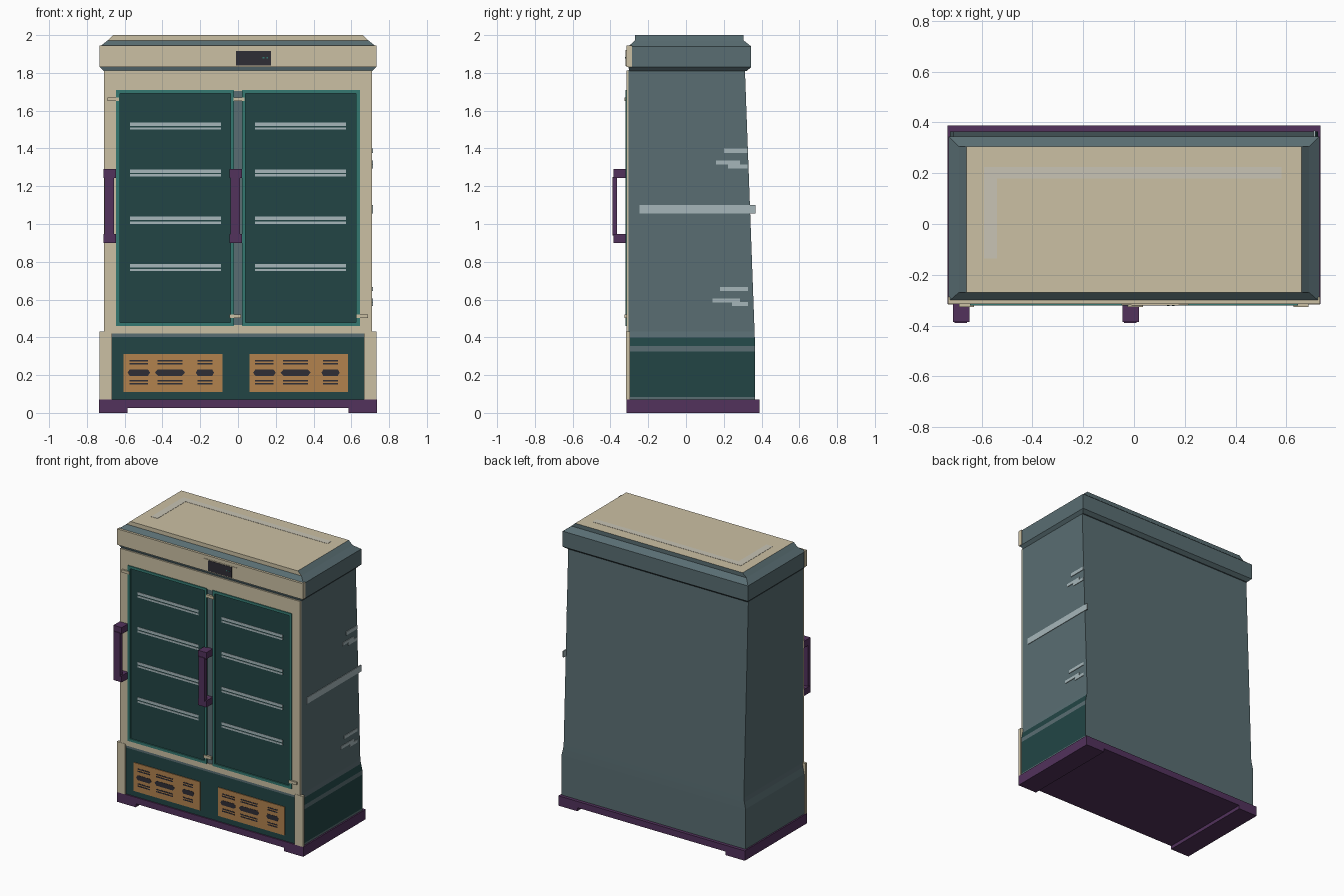
import bpy, bmesh, math

def mat(name, rgb):
    m = bpy.data.materials.new(name)
    m.diffuse_color = (*rgb, 1)
    return m

SLATE = mat("slate", (0.10, 0.155, 0.17))
BEIGE = mat("beige", (0.60, 0.53, 0.37))
GREEN = mat("dark_green", (0.016, 0.060, 0.060))
TEAL = mat("teal", (0.035, 0.19, 0.165))
PURPLE = mat("purple", (0.085, 0.032, 0.107))
ORANGE = mat("orange", (0.445, 0.223, 0.076))
DARK = mat("charcoal", (0.028, 0.027, 0.036))
LIGHT = mat("light_grey", (0.38, 0.47, 0.49))
PALE = mat("pale_sand", (0.58, 0.55, 0.46))

def finish(name, bm, mats):
    bmesh.ops.recalc_face_normals(bm, faces=bm.faces)
    me = bpy.data.meshes.new(name)
    bm.to_mesh(me)
    bm.free()
    for m in mats:
        me.materials.append(m)
    ob = bpy.data.objects.new(name, me)
    bpy.context.collection.objects.link(ob)
    return ob

def boxes(name, m, items):
    """Each item is (x0, x1, y0, y1, z0, z1)."""
    bm = bmesh.new()
    for x0, x1, y0, y1, z0, z1 in items:
        vs = bmesh.ops.create_cube(bm, size=1)["verts"]
        for v in vs:
            v.co = ((x0 + x1) / 2 + v.co.x * (x1 - x0),
                    (y0 + y1) / 2 + v.co.y * (y1 - y0),
                    (z0 + z1) / 2 + v.co.z * (z1 - z0))
    return finish(name, bm, [m])

def loft(name, mats, rings, rule=None):
    """Rectangular rings (z, half_width, y_front, y_back) joined upwards."""
    bm = bmesh.new()
    loops = [[bm.verts.new(p) for p in ((-h, a, z), (h, a, z), (h, b, z), (-h, b, z))]
             for z, h, a, b in rings]
    for lo, hi in zip(loops, loops[1:]):
        for i in range(4):
            j = (i + 1) % 4
            bm.faces.new((lo[i], lo[j], hi[j], hi[i]))
    bm.faces.new(loops[0][::-1])
    bm.faces.new(loops[-1])
    bmesh.ops.recalc_face_normals(bm, faces=bm.faces)
    if rule:
        for f in bm.faces:
            f.material_index = rule(f.normal, f.calc_center_median())
    return finish(name, bm, mats)

# Plinth with side feet
boxes("plinth", PURPLE, [(-0.735, 0.735, -0.315, 0.388, 0.025, 0.07)])
boxes("feet", PURPLE, [(s * 0.66 - 0.075, s * 0.66 + 0.075, -0.315, 0.388, 0, 0.025) for s in (-1, 1)])

# Cabinet body: wide lower section, back leaning forward; green bands on the right side
def body_rule(n, c):
    return 1 if n.x > 0.3 and (0.085 < c.z < 0.32 or 0.355 < c.z < 0.40) else 0

loft("cabinet_body", [SLATE, GREEN], [
    (0.07, 0.725, -0.298, 0.365), (0.085, 0.725, -0.298, 0.365),
    (0.325, 0.725, -0.298, 0.365), (0.355, 0.725, -0.298, 0.365),
    (0.40, 0.715, -0.30, 0.364), (0.43, 0.71, -0.305, 0.363),
    (1.815, 0.71, -0.305, 0.312)], body_rule)

# Crown with bevelled cap, beige on top and on the cap front
def crown_rule(n, c):
    return 1 if n.z > 0.95 or (c.z > 1.97 and n.y < -0.9) else 0

loft("crown", [SLATE, BEIGE], [
    (1.81, 0.71, -0.30, 0.32), (1.83, 0.73, -0.305, 0.345), (1.94, 0.73, -0.305, 0.345),
    (1.972, 0.69, -0.27, 0.305), (2.0, 0.66, -0.27, 0.305)], crown_rule)
boxes("crown_front", BEIGE, [(-0.732, 0.732, -0.316, -0.287, 1.832, 1.945)])
boxes("cap_highlight", PALE, [(-0.59, 0.58, 0.18, 0.225, 1.998, 2.0015),
                              (-0.59, -0.54, -0.135, 0.18, 1.998, 2.0015)])

# Control display
boxes("display_frame", BEIGE, [(-0.05, 0.215, -0.319, -0.314, 1.836, 1.92)])
boxes("display_screen", DARK, [(-0.01, 0.175, -0.321, -0.315, 1.84, 1.915)])
boxes("display_lights", TEAL, [(0.13 + 0.02 * i, 0.14 + 0.02 * i, -0.3225, -0.32, 1.877, 1.885)
                               for i in range(2)])

# Front face frame, centre strip and lower corner posts
boxes("front_frame", BEIGE, [
    (-0.71, -0.64, -0.315, -0.30, 0.42, 1.812), (0.64, 0.71, -0.315, -0.30, 0.42, 1.812),
    (-0.64, 0.64, -0.315, -0.30, 1.705, 1.812), (-0.64, 0.64, -0.315, -0.30, 0.42, 0.465)])
boxes("centre_strip", SLATE, [(-0.025, 0.025, -0.311, -0.30, 0.46, 1.71)])
boxes("corner_posts", BEIGE, [(s * 0.70 - 0.033, s * 0.70 + 0.033, -0.317, -0.296, 0.07, 0.43)
                              for s in (-1, 1)])

# Lower front panel
boxes("lower_panel", GREEN, [(-0.67, 0.67, -0.306, -0.29, 0.07, 0.402)])
boxes("lower_panel_trim", SLATE, [(-0.67, 0.67, -0.309, -0.29, 0.402, 0.42)])

# Vent plates with slots
for side, x in (("left", -0.605), ("right", 0.06)):
    boxes(side + "_vent_plate", ORANGE, [(x, x + 0.523, -0.311, -0.304, 0.11, 0.313)])
    slots = [(0.08, 0.06), (0.245, 0.08), (0.43, 0.048)]
    boxes(side + "_vent_lines", DARK, [
        (x + c - w * 0.82, x + c + w * 0.82, -0.3125, -0.31, z - 0.004, z + 0.004)
        for c, w in slots for z in (0.153, 0.169, 0.259, 0.275)])
    bm = bmesh.new()
    for c, w in slots:
        # elongated octagon opening
        pts = [(w, 0), (w * 0.8, 0.017), (-w * 0.8, 0.017), (-w, 0),
               (-w * 0.8, -0.017), (w * 0.8, -0.017)]
        f = bm.faces.new([bm.verts.new((x + c + px, -0.3125, 0.213 + pz)) for px, pz in pts])
        ext = bmesh.ops.extrude_face_region(bm, geom=[f])["geom"]
        for v in ext:
            if isinstance(v, bmesh.types.BMVert):
                v.co.y += 0.003
    finish(side + "_vent_openings", bm, [DARK])

# Doors: teal frame, dark glass, shelf lines
for side, x0, x1, s0 in (("left", -0.645, -0.022, -0.573), ("right", 0.022, 0.645, 0.09)):
    t, ya, yb, z0, z1 = 0.019, -0.321, -0.303, 0.46, 1.71
    boxes(side + "_door_frame", TEAL, [
        (x0, x0 + t, ya, yb, z0, z1), (x1 - t, x1, ya, yb, z0, z1),
        (x0 + t, x1 - t, ya, yb, z0, z0 + t), (x0 + t, x1 - t, ya, yb, z1 - t, z1)])
    boxes(side + "_door_glass", GREEN, [(x0 + t, x1 - t, -0.313, yb, z0 + t, z1 - t)])
    boxes(side + "_shelf_lines", LIGHT, [
        (s0, s0 + 0.482, -0.315, -0.312, z + d, z + d + h)
        for z in (0.75, 1.001, 1.251, 1.499) for d, h in ((0, 0.013), (0.02, 0.018))])

# Hinges
boxes("hinges", BEIGE, [(x, x + 0.06, -0.326, -0.312, z - 0.01, z + 0.01)
                        for x, z in ((-0.69, 1.66), (-0.025, 1.66), (-0.045, 0.512), (0.628, 0.512))])

# Door handles
for side, x in (("left", -0.712), ("right", -0.045)):
    boxes(side + "_handle", PURPLE, [
        (x, x + 0.065, -0.385, -0.312, 1.243, 1.29),
        (x, x + 0.065, -0.385, -0.312, 0.90, 0.947),
        (x + 0.005, x + 0.055, -0.39, -0.364, 0.94, 1.25)])

# Right side reflective marks
boxes("side_marks", LIGHT, [(0.706, 0.714, a, b, c, d) for a, b, c, d in (
    (-0.245, 0.368, 1.055, 1.10),
    (0.20, 0.325, 1.375, 1.40), (0.16, 0.285, 1.315, 1.336), (0.222, 0.325, 1.295, 1.316),
    (0.18, 0.328, 0.645, 0.667), (0.14, 0.285, 0.585, 0.606), (0.243, 0.328, 0.565, 0.586))])
